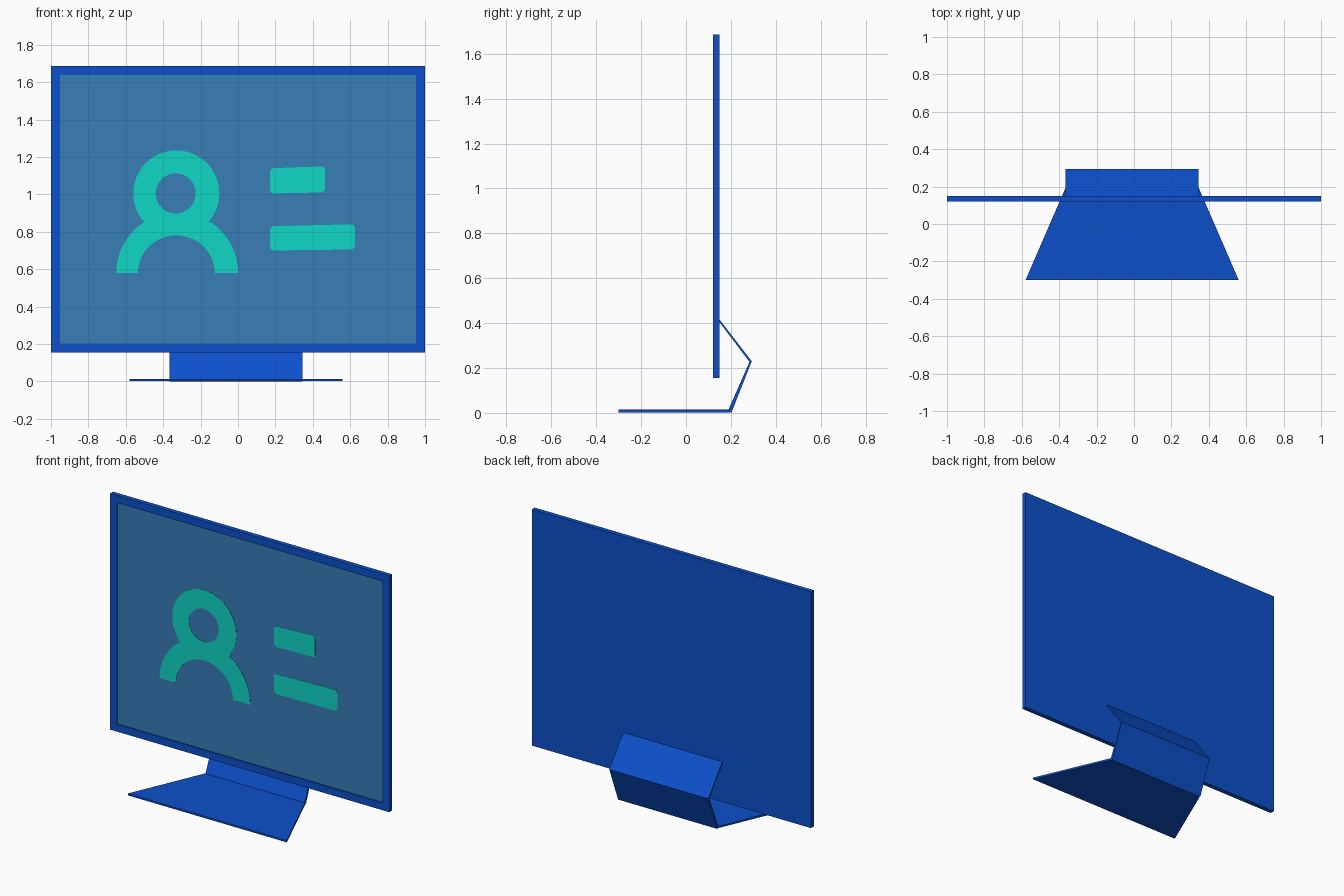
import bpy, bmesh
from math import sin, cos, radians
from mathutils import Matrix

cube = bpy.data.objects.get("Cube")
if cube:
    bpy.data.objects.remove(cube, do_unlink=True)


def material(name, rgb):
    m = bpy.data.materials.new(name)
    m.use_nodes = True
    m.diffuse_color = (*rgb, 1)
    m.node_tree.nodes["Principled BSDF"].inputs["Base Color"].default_value = (*rgb, 1)
    return m


BLUE = material("frame blue", (0.004, 0.081, 0.60))
SCREEN = material("screen blue", (0.04, 0.205, 0.47))
TEAL = material("icon teal", (0.005, 0.68, 0.56))


def add_mesh(name, bm, *mats):
    bmesh.ops.recalc_face_normals(bm, faces=bm.faces[:])
    mesh = bpy.data.meshes.new(name)
    bm.to_mesh(mesh)
    bm.free()
    for m in mats:
        mesh.materials.append(m)
    ob = bpy.data.objects.new(name, mesh)
    bpy.context.collection.objects.link(ob)
    return ob


def prism(name, points, offset, mat):
    """Extrude a flat outline along an offset."""
    bm = bmesh.new()
    face = bm.faces.new([bm.verts.new(p) for p in points])
    ext = bmesh.ops.extrude_face_region(bm, geom=[face])["geom"]
    verts = [v for v in ext if isinstance(v, bmesh.types.BMVert)]
    bmesh.ops.translate(bm, verts=verts, vec=offset)
    return add_mesh(name, bm, mat)


def arc(cx, cz, rx, rz, a0, a1, steps=32):
    angles = [radians(a0 + (a1 - a0) * i / steps) for i in range(steps + 1)]
    return [(cx + rx * cos(a), cz + rz * sin(a)) for a in angles]


def plate(name, outlines, y, thick=0.001):
    """Filled flat plate facing the front; further outlines cut holes."""
    curve = bpy.data.curves.new(name + " outline", "CURVE")
    curve.dimensions = "2D"
    curve.fill_mode = "BOTH"
    curve.extrude = thick
    for pts in outlines:
        s = curve.splines.new("POLY")
        s.points.add(len(pts) - 1)
        for p, (x, z) in zip(s.points, pts):
            p.co = (x, z, 0, 1)
        s.use_cyclic_u = True
    temp = bpy.data.objects.new(name + " outline", curve)
    bpy.context.collection.objects.link(temp)
    bpy.context.view_layer.update()
    mesh = bpy.data.meshes.new_from_object(temp.evaluated_get(bpy.context.evaluated_depsgraph_get()))
    bpy.data.objects.remove(temp, do_unlink=True)
    mesh.transform(Matrix.Translation((0, y, 0)) @ Matrix.Rotation(radians(90), 4, "X"))
    mesh.materials.clear()
    mesh.materials.append(TEAL)
    ob = bpy.data.objects.new(name, mesh)
    bpy.context.collection.objects.link(ob)
    return ob


# Monitor panel with a recessed screen
FRONT, BACK, LOW, HIGH, RECESS = 0.12, 0.15, 0.155, 1.685, 0.008
bm = bmesh.new()
bmesh.ops.create_cube(bm, size=1, matrix=Matrix.Translation((0, (FRONT + BACK) / 2, (LOW + HIGH) / 2))
                      @ Matrix.Diagonal((2, BACK - FRONT, HIGH - LOW, 1)))
bm.normal_update()
front = min(bm.faces, key=lambda f: f.calc_center_median().y)
bmesh.ops.inset_region(bm, faces=[front], thickness=0.067)
screen = bmesh.ops.extrude_discrete_faces(bm, faces=[front])["faces"][0]
bmesh.ops.translate(bm, verts=screen.verts[:], vec=(0, RECESS, 0))
screen.material_index = 1
add_mesh("monitor_panel", bm, BLUE, SCREEN)

# Person icon: shoulders arch joined to a round head with a hole
HX, HZ, FZ = -0.33, 1.005, 0.58
person = (arc(-0.325, FZ, 0.325, 0.325, 180, 124)
          + arc(HX, HZ, 0.23, 0.23, 222, -42, 64)
          + arc(-0.325, FZ, 0.325, 0.325, 56, 0)
          + arc(-0.33, FZ, 0.205, 0.2, 0, 180))
hole = arc(HX - 0.003, HZ, 0.107, 0.107, 0, 354, 59)
icon_y = FRONT + RECESS - 0.0005
plate("person_icon", [person, hole], icon_y)


# Text bars with rounded corners, right end slightly higher
def bar(name, x0, x1, z0, z1, rise, r=0.022):
    corners = [(x1 - r, z1 + rise - r, 0), (x0 + r, z1 - r, 90),
               (x0 + r, z0 + r, 180), (x1 - r, z0 + rise / 2 + r, 270)]
    pts = [p for x, z, a in corners for p in arc(x, z, r, r, a, a + 90, 6)]
    plate(name, [pts], icon_y)


bar("short_bar", 0.17, 0.465, 1.005, 1.14, 0.01)
bar("long_bar", 0.17, 0.625, 0.70, 0.83, 0.01)

# Bent neck behind the panel
CX, HALF = -0.01, 0.355
neck = [(0.15, 0.415), (0.293, 0.23), (0.202, 0), (0.188, 0.012), (0.283, 0.227), (0.15, 0.403)]
prism("stand_neck", [(CX - HALF, y, z) for y, z in neck], (2 * HALF, 0, 0), BLUE)

# Tapered foot plate
foot = [(-0.57, -0.3), (0.57, -0.3), (HALF, 0.196), (-HALF, 0.196)]
prism("stand_foot", [(CX + x, y, 0.002) for x, y in foot], (0, 0, 0.012), BLUE)
